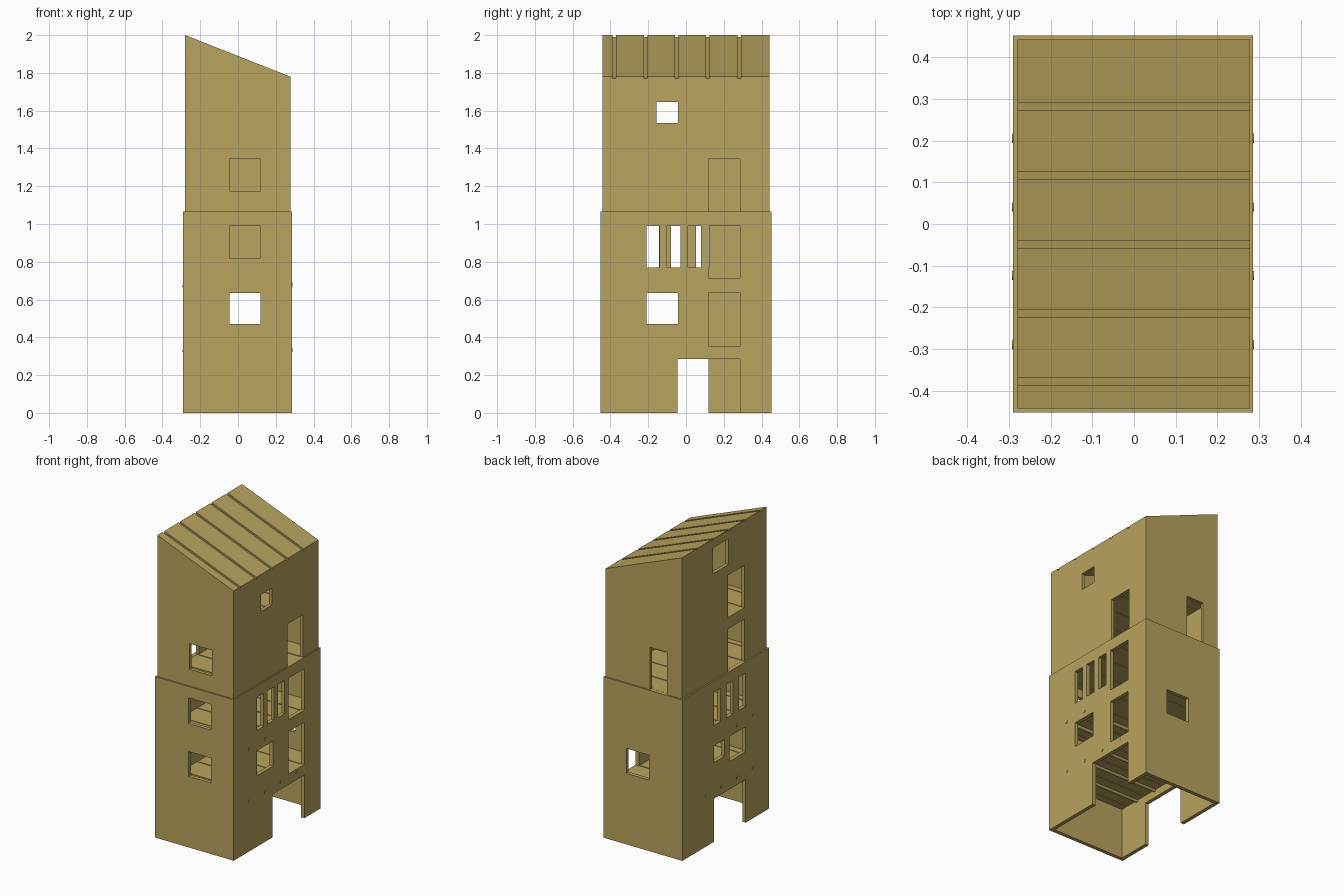
import bpy, bmesh

if "Cube" in bpy.data.objects:
    bpy.data.objects.remove(bpy.data.objects["Cube"])

mat = bpy.data.materials.new("ochre_clay")
mat.diffuse_color = (0.48, 0.37, 0.11, 1)
mat.use_nodes = True
mat.node_tree.nodes["Principled BSDF"].inputs["Base Color"].default_value = mat.diffuse_color


def add_prism(bm, profile, y0, y1):
    """Extrude an xz profile along y."""
    vs = [bm.verts.new((x, y0, z)) for x, z in profile]
    face = bm.faces.new(vs)
    ext = bmesh.ops.extrude_face_region(bm, geom=[face])["geom"]
    moved = [v for v in ext if isinstance(v, bmesh.types.BMVert)]
    bmesh.ops.translate(bm, verts=moved, vec=(0, y1 - y0, 0))


def rect(x0, x1, z0, z1):
    return [(x0, z0), (x1, z0), (x1, z1), (x0, z1)]


def make(name, prisms, cutter=False):
    bm = bmesh.new()
    for p in prisms:
        add_prism(bm, *p)
    bmesh.ops.recalc_face_normals(bm, faces=bm.faces[:])
    me = bpy.data.meshes.new(name)
    bm.to_mesh(me)
    bm.free()
    ob = bpy.data.objects.new(name, me)
    bpy.context.collection.objects.link(ob)
    me.materials.append(mat)
    if cutter:
        ob.hide_render = True
        ob.hide_viewport = True
    return ob


def cut(ob, cutter):
    m = ob.modifiers.new(cutter.name, "BOOLEAN")
    m.operation = "DIFFERENCE"
    m.solver = "EXACT"
    m.object = cutter


# openings by wall: (side, a0, a1, z0, z1), a runs along the wall
def opening(side, a0, a1, z0, z1):
    if side == "right":
        return (rect(0.2, 0.35, z0, z1), a0, a1)
    if side == "left":
        return (rect(-0.35, -0.2, z0, z1), a0, a1)
    if side == "front":
        return (rect(a0, a1, z0, z1), -0.5, -0.37)
    return (rect(a0, a1, z0, z1), 0.37, 0.5)


lower_openings = [
    ("right", -0.045, 0.285, -0.1, 0.285),
    ("left", -0.21, 0.12, -0.1, 0.285),
    ("right", 0.12, 0.285, 0.355, 0.635),
    ("right", 0.12, 0.285, 0.715, 0.99),
    ("right", -0.21, -0.042, 0.47, 0.635),
    ("left", -0.21, -0.042, 0.47, 0.635),
    ("left", 0.01, 0.12, 0.525, 0.635),
    ("front", -0.045, 0.12, 0.47, 0.635),
    ("front", -0.045, 0.12, 0.82, 0.99),
    ("back", -0.045, 0.12, 0.47, 0.635),
]
lower_openings += [("right", y, y + 0.07, 0.77, 0.99) for y in (-0.21, -0.1, 0.01)]
lower_openings += [("left", y, y + 0.068, 0.77, 0.99) for y in (-0.21, -0.08, 0.053)]
upper_openings = [
    ("right", 0.12, 0.285, 1.0, 1.345),
    ("right", -0.155, -0.042, 1.535, 1.645),
    ("left", -0.21, -0.042, 1.0, 1.345),
    ("left", -0.21, -0.042, 1.42, 1.70),
    ("left", -0.045, 0.12, 1.77, 1.94),
    ("front", -0.045, 0.12, 1.175, 1.345),
    ("back", -0.17, -0.045, 1.0, 1.345),
]

# lower walls
lower = make("lower_walls", [(rect(-0.29, 0.286, 0, 1.065), -0.453, 0.453)])
cut(lower, make("lower_cavity", [(rect(-0.265, 0.261, -0.1, 1.2), -0.428, 0.428)], True))
cut(lower, make("lower_openings", [opening(*o) for o in lower_openings], True))


# upper walls with the sloping roof
def roof_z(x):
    return 2.0 - (x + 0.28) * 0.22 / 0.558


def under_roof(x0, x1, z0, drop):
    return [(x0, z0), (x1, z0), (x1, roof_z(x1) - drop), (x0, roof_z(x0) - drop)]


upper = make("upper_walls_and_roof", [(under_roof(-0.28, 0.278, 1.065, 0), -0.443, 0.443)])
cut(upper, make("upper_cavity", [(under_roof(-0.258, 0.256, 1.0, 0.035), -0.421, 0.421)], True))
cut(upper, make("upper_openings", [opening(*o) for o in upper_openings], True))

# grooves between the roof planks
groove = [(-0.35, roof_z(-0.35) - 0.01), (0.35, roof_z(0.35) - 0.01), (0.35, 2.1), (-0.35, 2.1)]
cut(upper, make("roof_grooves", [(groove, -0.388 + 0.165 * i, -0.37 + 0.165 * i)
                                 for i in range(5)], True))

# plank floors, one per storey
edges = [-0.43, -0.379, -0.214, -0.049, 0.116, 0.281, 0.43]
for n, top in enumerate((0.355, 0.71, 1.065, 1.42)):
    hx = 0.262 if top < 1.2 else 0.258
    make(f"floor_{n + 1}", [(rect(-hx - 0.002, hx, top - 0.02, top), a + 0.003, b - 0.003)
                            for a, b in zip(edges, edges[1:])])

# round floor beams, the lowest ones just poking through the walls
for n, (z, rows) in enumerate(((0.333, 4), (0.678, 2))):
    for i in range(rows):
        bpy.ops.mesh.primitive_cylinder_add(vertices=12, radius=0.011, depth=0.581,
                                            location=(-0.002, -0.289 + 0.165 * i, z),
                                            rotation=(0, 1.5708, 0))
        beam = bpy.context.object
        beam.name = f"floor_beam_{n + 1}_{i + 1}"
        beam.data.materials.append(mat)
